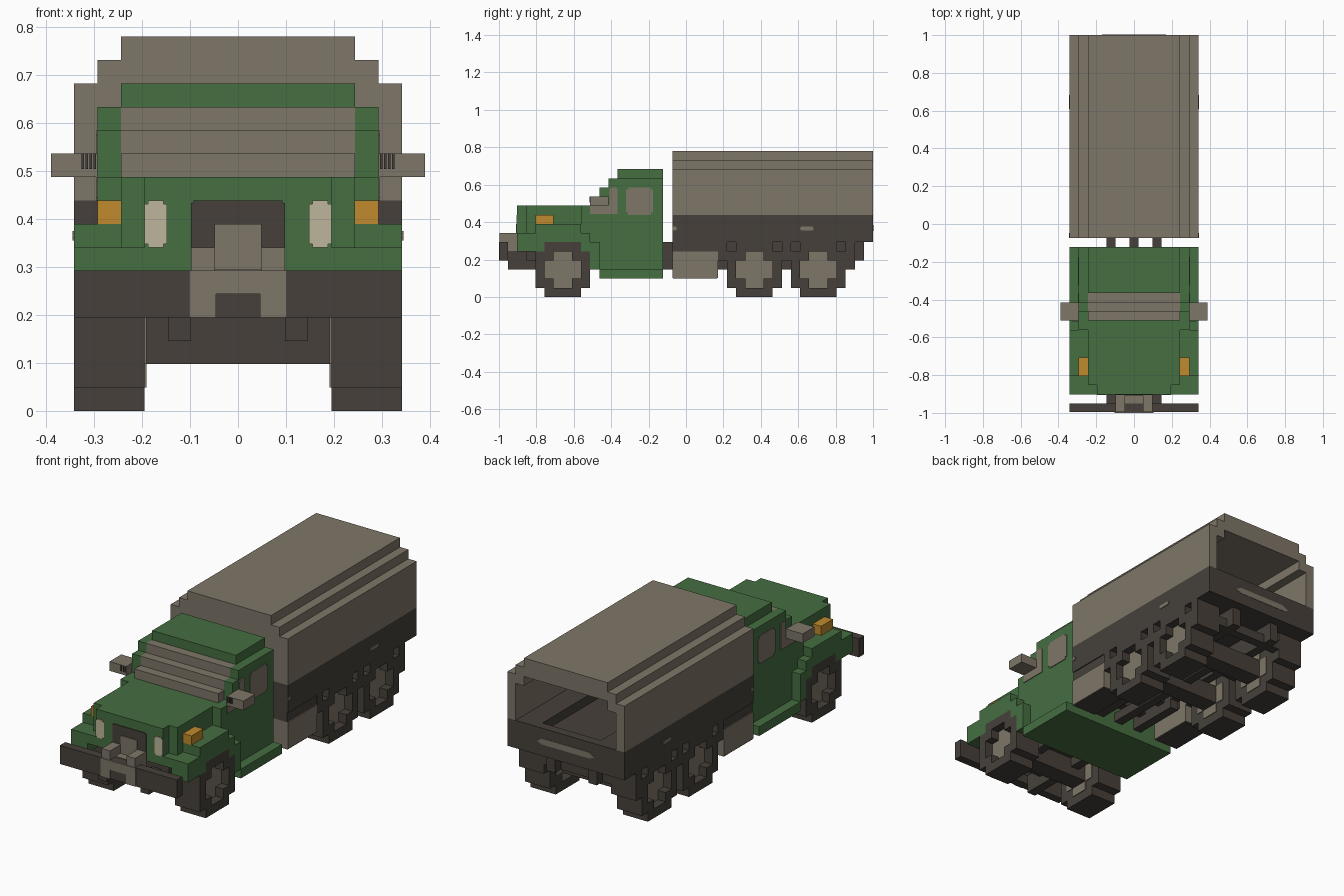
import bpy, bmesh

if "Cube" in bpy.data.objects:
    bpy.data.objects.remove(bpy.data.objects["Cube"], do_unlink=True)

V = 2 / 41          # one block
T = 0.08            # painted plate thickness, in blocks


def material(name, rgb):
    m = bpy.data.materials.new(name)
    m.use_nodes = True
    m.diffuse_color = (*rgb, 1)
    bsdf = m.node_tree.nodes["Principled BSDF"]
    bsdf.inputs["Base Color"].default_value = (*rgb, 1)
    bsdf.inputs["Roughness"].default_value = 0.9
    return m


KHAKI = material("khaki", (0.209, 0.180, 0.138))
GREEN = material("green", (0.060, 0.156, 0.053))
DARK = material("dark brown", (0.061, 0.051, 0.042))
ORANGE = material("orange", (0.527, 0.258, 0.026))
CREAM = material("cream", (0.515, 0.462, 0.323))


def prism(bm, pts, axis, a, b):
    """Extrude a 2D outline from a to b along x or y."""
    def place(p, t):
        co = (t, p[0], p[1]) if axis == "x" else (p[0], t, p[1])
        return bm.verts.new((co[0] * V, co[1] * V - 1, co[2] * V))
    lo = [place(p, a) for p in pts]
    hi = [place(p, b) for p in pts]
    bm.faces.new(lo)
    bm.faces.new(hi[::-1])
    n = len(pts)
    for i in range(n):
        bm.faces.new((lo[i], hi[i], hi[(i + 1) % n], lo[(i + 1) % n]))


def part(name, mat, shapes, mirror=False):
    """Shapes are boxes (x0,x1,y0,y1,z0,z1) or prisms (outline,axis,a,b), in blocks."""
    bm = bmesh.new()
    for s in shapes:
        if len(s) == 6:
            x0, x1, y0, y1, z0, z1 = s
            prism(bm, [(y0, z0), (y1, z0), (y1, z1), (y0, z1)], "x", x0, x1)
        else:
            prism(bm, *s)
    if mirror:
        geo = bmesh.ops.duplicate(bm, geom=bm.verts[:] + bm.edges[:] + bm.faces[:])["geom"]
        for v in geo:
            if isinstance(v, bmesh.types.BMVert):
                v.co.x *= -1
    bmesh.ops.recalc_face_normals(bm, faces=bm.faces)
    me = bpy.data.meshes.new(name)
    bm.to_mesh(me)
    bm.free()
    me.materials.append(mat)
    ob = bpy.data.objects.new(name, me)
    bpy.context.collection.objects.link(ob)
    return ob


def notched(a0, a1, b0, b1, c):
    """Rectangle outline with square steps cut out of its corners."""
    return [(a0 + c, b0), (a1 - c, b0), (a1 - c, b0 + c), (a1, b0 + c),
            (a1, b1 - c), (a1 - c, b1 - c), (a1 - c, b1), (a0 + c, b1),
            (a0 + c, b1 - c), (a0, b1 - c), (a0, b0 + c), (a0 + c, b0 + c)]


# Chassis
part("chassis_rails", DARK, [(2, 3, 1, 18, 3, 5), (2, 3, 17, 40, 4, 6), (2, 3, 17, 24, 3, 4)], True)
part("cross_members", DARK, [(-4, 4, j, j + 1, 4, 5) for j in (19, 22, 25, 31, 38)])
part("engine_underside", DARK, [(-4, 4, 3, 11, 4, 6)])
part("drive_shaft", DARK, [(-0.5, 0.5, 18, 36, 3, 4)])
part("rear_mudflaps", DARK, [(4, 7, 38, 39, 3, 6), (4, 7, 31, 32, 4, 6), (4, 7, 24, 25, 4, 6)], True)

# Wheels and axles
for label, j in (("front", 4), ("middle", 25), ("rear", 32)):
    part(label + "_axle", DARK, [(-4, 4, j + 2, j + 4, 2, 4)])
    ring = [(6, 7, j + 1, j + 5, 0, 1), (6, 7, j + 1, j + 5, 5, 6),
            (6, 7, j, j + 1, 1, 5), (6, 7, j + 5, j + 6, 1, 5)]
    ring += [(6, 7, j + a, j + a + 1, b, b + 1) for a in (1, 4) for b in (1, 4)]
    part(label + "_tyres", DARK, [(notched(j, j + 6, 0, 6, 1), "x", 4, 6)] + ring, True)
    part(label + "_hubs", KHAKI, [(notched(j + 1, j + 5, 1, 5, 1), "x", 6, 6 + T),
                                  (notched(j + 1, j + 5, 1, 5, 1), "x", 4 - T, 4)], True)

# Bumper and winch
part("front_bumper", DARK, [(-7, 7, T, 1, 4, 6)])
part("winch_cheeks", KHAKI, [(1, 2, T, 2, 6, 7), (1, 2, 1, 2, 5, 6)], True)
part("winch_drum", KHAKI, [(-1, 1, 1, 2, 5, 6 + T)])
part("winch_plate", KHAKI, [(-2.1, -0.95, 0, T, 4, 6), (0.95, 2.1, 0, T, 4, 6),
                            (-0.95, 0.95, 0, T, 5, 6)])

# Bonnet and fenders
part("bonnet", GREEN, [(-4, 4, 2, 3, 6, 10), (-5, 5, 3, 11, 6, 10), (-6, 6, 9, 11, 6, 10)])
fender = [(2, 5), (2, 7), (4, 7), (4, 8), (9, 8), (9, 7), (10, 7), (10, 6), (11, 6),
          (11, 3), (10, 3), (10, 5), (9, 5), (9, 6), (5, 6), (5, 5), (4, 5),
          (3, 5)]
part("front_fenders", GREEN, [(fender, "x", 5, 7), (4, 5, 2, 3, 6, 7)], True)
part("turn_signals", ORANGE, [(5, 6, 4, 6, 8, 9)], True)
part("grille", DARK, [(notched(-2, 2, 6, 9, 0.1), "y", 2 - T, 2)])
part("grille_centre", KHAKI, [(-1, 1, 2 - 2 * T, 2, 6, 8)])
part("headlights", CREAM, [(notched(3.03, 4, 7, 9, 0.15), "y", 2 - T, 2)], True)

# Cab
part("cab_body", GREEN, [(-6, 6, 11, 18, 2, 10)])
pillar = [(11, 10), (11, 12), (12, 12), (12, 13), (18, 13), (18, 10)]
part("cab_sides", GREEN, [(pillar, "x", 5, 6)], True)
part("cab_roof", GREEN, [(-5, 5, 13, 18, 10, 14)])
screen = [(10, 10), (10, 11), (11, 11), (11, 12), (12, 12), (12, 13), (13, 13), (13, 10)]
part("windscreen", KHAKI, [(screen, "x", -5, 5)])
part("running_boards", GREEN, [(6, 7, 11, 18, 2, 3)], True)
quarter = [(10, 9.1), (10, 10), (12.1, 10), (12.1, 11.8), (12.3, 12), (12.8, 12),
           (13, 11.8), (13, 9.1)]
part("side_windows", KHAKI, [(notched(13.9, 16.9, 9, 12, 0.25), "x", 6, 6 + T),
                             (quarter, "x", 6, 6 + T)], True)
part("mirrors", KHAKI, [(6, 8, 10, 12, 10, 11)], True)
part("mirror_slots", DARK, [(6.08 + 0.17 * i, 6.17 + 0.17 * i, 10 - T, 10, 10.35, 11)
                            for i in range(4)], True)

# Cargo bed
part("side_boxes", KHAKI, [(4, 7, 19, 24, 2.1, 5)], True)
part("side_box_bases", DARK, [(4.1, 6.9, 19.1, 23.9, 2, 2.1), (4, 6.9, 19, 24, 5, 6)], True)
part("bed_floor", DARK, [(-6, 6, 20, 40, 6, 7)])
part("bed_lower_walls", DARK, [(-7, -6, 19, 41, 6, 9), (6, 7, 19, 41, 6, 9),
                               (-6, 6, 19, 20, 6, 9), (-6, 6, 40, 41, 6, 9)])
part("benches", DARK, [(3.5, 6, 20, 40, 8, 9)], True)
wall = [(6, 9), (7, 9), (7, 14), (6, 14), (6, 15), (5, 15), (5, 13), (6, 13)]
part("canvas_sides", KHAKI, [(wall, "y", 19, 41)], True)
part("canvas_roof", KHAKI, [(-5, 5, 19, 41, 14, 16)])
part("canvas_front", KHAKI, [(-6, 6, 19, 20, 9, 13), (-5, 5, 19, 20, 13, 14)])

# Painted scuffs on the bed
part("side_marks", KHAKI, [(notched(j, j + w, 7.3, 7.7, 0.1), "x", 7, 7 + T)
                           for j, w in ((19, 0.5), (33, 1.5))], True)
scuff = [(-3.5, 7.5), (-2.8, 7.25), (2.8, 7.25), (3.5, 7.5), (2.8, 7.9), (-2.8, 7.9)]
part("tailgate_mark", KHAKI, [(scuff, "y", 41, 41 + T / 2)])
